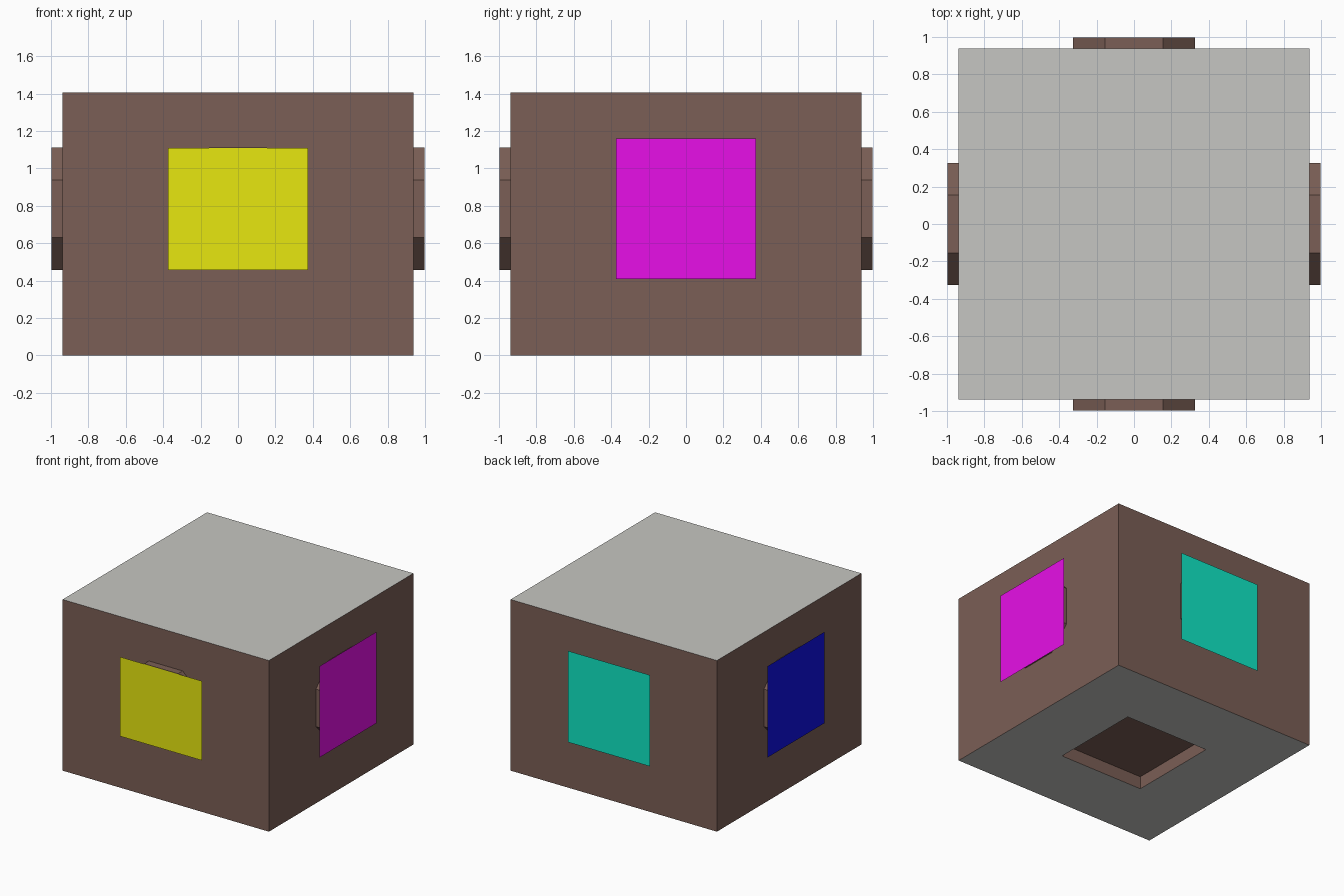
import bpy, bmesh, math
from mathutils import Matrix, Vector

if "Cube" in bpy.data.objects:
    bpy.data.objects.remove(bpy.data.objects["Cube"])


def material(name, rgb):
    m = bpy.data.materials.new(name)
    m.diffuse_color = (*rgb, 1)
    m.use_nodes = True
    m.node_tree.nodes["Principled BSDF"].inputs["Base Color"].default_value = m.diffuse_color
    return m


BROWN = material("brown", (0.197, 0.113, 0.092))
GREY = material("warm grey", (0.567, 0.567, 0.539))
YELLOW = material("yellow", (0.8, 0.8, 0.005))
MAGENTA = material("magenta", (0.8, 0.005, 0.8))
TEAL = material("teal", (0.005, 0.8, 0.563))
BLUE = material("blue", (0.005, 0.005, 0.8))

HALF, HEIGHT = 0.9375, 1.406    # body half width and height
MID = 0.784                     # height of the side fittings


def finish(bm, name, *mats):
    mesh = bpy.data.meshes.new(name)
    bm.to_mesh(mesh)
    bm.free()
    for m in mats:
        mesh.materials.append(m)
    ob = bpy.data.objects.new(name, mesh)
    bpy.context.collection.objects.link(ob)
    return ob


# Body: brown walls, grey top and bottom, small square socket underneath
bm = bmesh.new()
bmesh.ops.create_cube(bm, size=1)
bmesh.ops.scale(bm, vec=(2 * HALF, 2 * HALF, HEIGHT), verts=bm.verts)
bmesh.ops.translate(bm, vec=(0, 0, HEIGHT / 2), verts=bm.verts)
bm.normal_update()
for f in bm.faces:
    f.material_index = 1 if abs(f.normal.z) > 0.5 else 0
socket = next(f for f in bm.faces if f.normal.z < -0.5)
bmesh.ops.inset_individual(bm, faces=[socket], thickness=HALF - 0.155)
walls = bmesh.ops.inset_individual(bm, faces=[socket], thickness=0, depth=-0.104)
for f in walls["faces"] + [socket]:
    f.material_index = 0
finish(bm, "body", BROWN, GREY)

# Each side: an eight-sided boss carrying a thin coloured panel
OCTAGON = [(0.154, 0.327), (0.327, 0.154)]
OCTAGON += [(x, -z) for x, z in reversed(OCTAGON)]
OCTAGON += [(-x, z) for x, z in reversed(OCTAGON)]

sides = [("front", 0, YELLOW, 0.326), ("right", 90, MAGENTA, 0.375),
         ("back", 180, TEAL, 0.375), ("left", 270, BLUE, 0.375)]
for side, angle, colour, half_h in sides:
    turn = Matrix.Rotation(math.radians(angle), 4, 'Z')

    # Boss
    bm = bmesh.new()
    rings = [[bm.verts.new(turn @ Vector((x, y, MID + z))) for x, z in OCTAGON]
             for y in (-HALF + 0.005, -0.998)]
    bm.faces.new(rings[0])
    bm.faces.new(rings[1])
    for i in range(8):
        j = (i + 1) % 8
        bm.faces.new((rings[0][i], rings[0][j], rings[1][j], rings[1][i]))
    bmesh.ops.recalc_face_normals(bm, faces=bm.faces)
    finish(bm, side + "_boss", BROWN)

    # Panel
    bm = bmesh.new()
    corners = [(-1, -1), (1, -1), (1, 1), (-1, 1)]
    bm.faces.new([bm.verts.new(turn @ Vector((0.373 * sx, -1, MID + half_h * sz)))
                  for sx, sz in corners])
    finish(bm, side + "_panel", colour)
